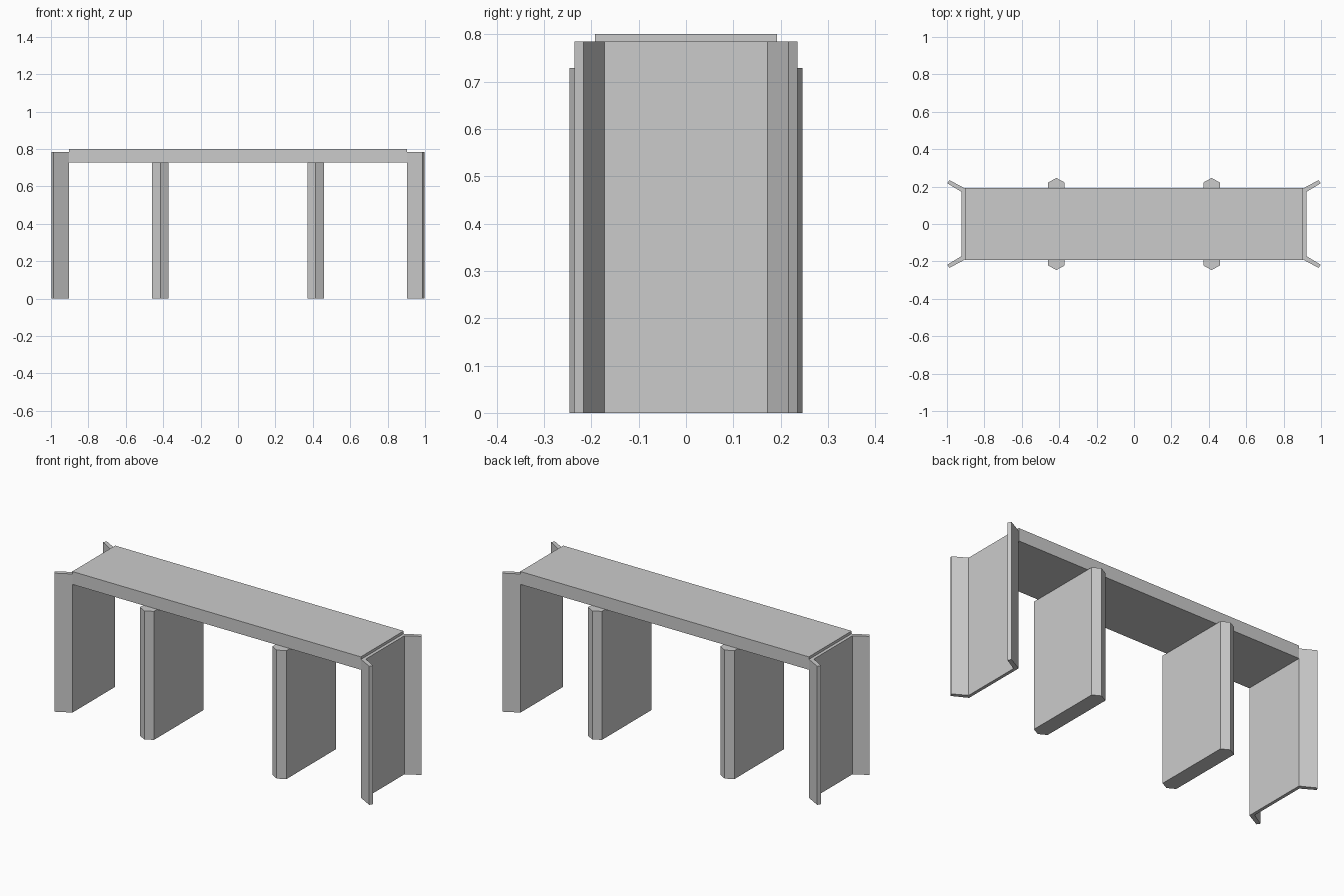
import bpy, bmesh

if "Cube" in bpy.data.objects:
    bpy.data.objects.remove(bpy.data.objects["Cube"])


def extrude_plan(name, plan, z0, z1):
    """Make a solid by raising a flat plan outline from z0 to z1."""
    bm = bmesh.new()
    base = bm.faces.new([bm.verts.new((x, y, z0)) for x, y in plan])
    top = bmesh.ops.extrude_face_region(bm, geom=[base])
    verts = [v for v in top["geom"] if isinstance(v, bmesh.types.BMVert)]
    bmesh.ops.translate(bm, verts=verts, vec=(0, 0, z1 - z0))
    bmesh.ops.recalc_face_normals(bm, faces=bm.faces)
    mesh = bpy.data.meshes.new(name)
    bm.to_mesh(mesh)
    bm.free()
    obj = bpy.data.objects.new(name, mesh)
    bpy.context.collection.objects.link(obj)
    return obj


# Deck slab
extrude_plan("deck", [(-0.904, -0.192), (0.904, -0.192), (0.904, 0.192), (-0.904, 0.192)], 0.727, 0.8)

# Half outline of an abutment with its splayed wing wall, mirrored across y
half = [(0.904, 0.19), (0.987, 0.235), (0.998, 0.217), (0.922, 0.172)]
abutment_plan = half + [(x, -y) for x, y in reversed(half)]

# Pointed pier outline, centred on its own axis
pier_plan = [(-0.044, -0.222), (0, -0.246), (0.044, -0.222),
             (0.044, 0.222), (0, 0.246), (-0.044, 0.222)]

for side, s in (("left", -1), ("right", 1)):
    extrude_plan(side + "_abutment", [(s * x, y) for x, y in abutment_plan], 0, 0.785)
    extrude_plan(side + "_pier", [(s * 0.415 + x, y) for x, y in pier_plan], 0, 0.728)
